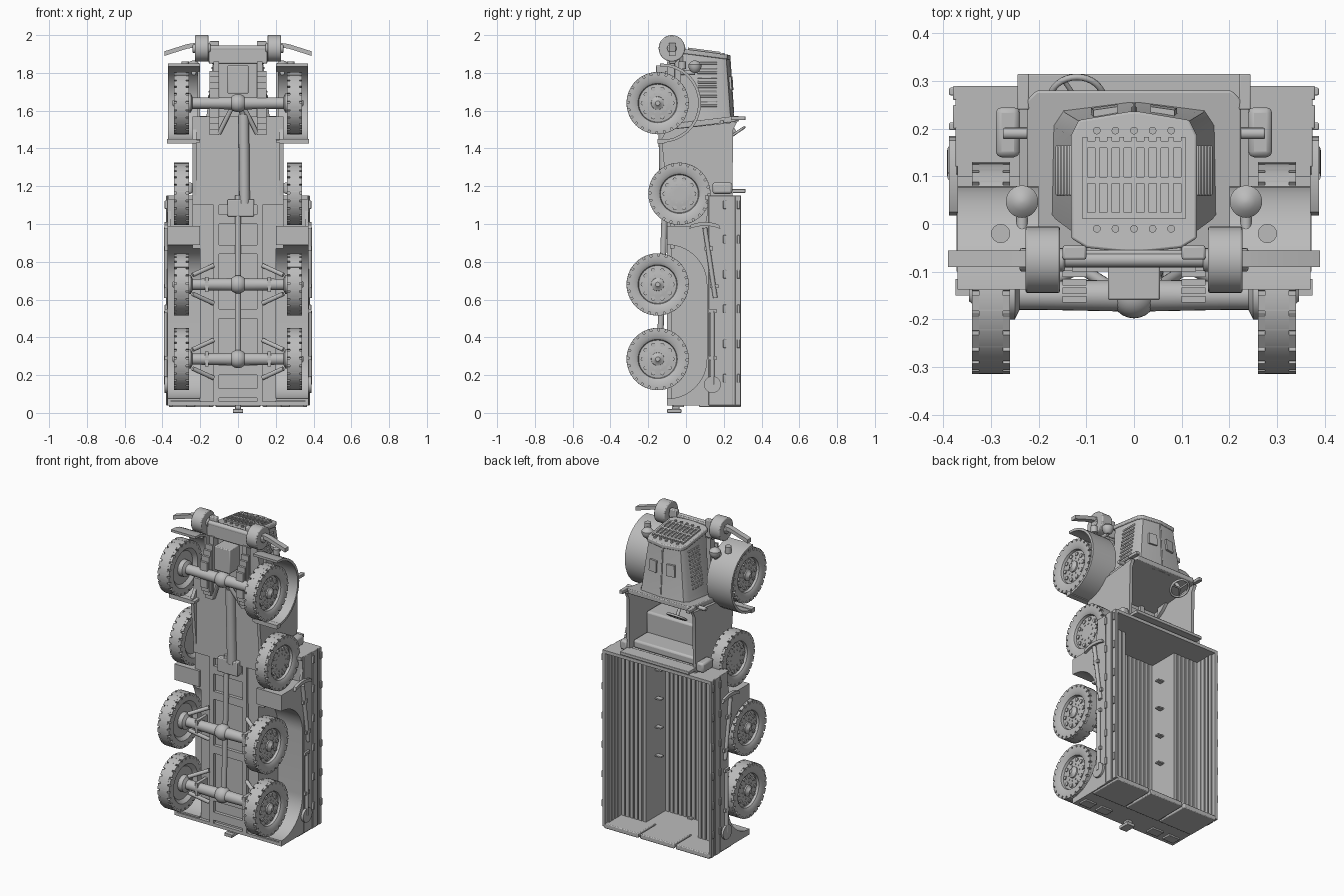
import bpy, bmesh
from math import sin, cos, tau, radians
from mathutils import Vector

default_cube = bpy.data.objects.get("Cube")
if default_cube:
    bpy.data.objects.remove(default_cube)

# Main measures: x across, y from belly to roof, z from tail to nose
TAIL, BED_FRONT, CAB_BACK, COWL, NOSE, BUMPER = .04, 1.15, 1.18, 1.54, 1.92, 1.93
FRONT_AXLE, SPARE_AXLE, MIDDLE_AXLE, REAR_AXLE = 1.64, 1.16, .68, .285
BELLY, FLOOR, BENCH, BOARD_TOP, LIP_TOP = -.1, -.06, .13, .29, .315
FRAME_SIDE, BENCH_SIDE, CAB_SIDE, BED_SIDE = .13, .18, .24, .38
AXLE_LEVEL, SPARE_LEVEL, ROLLER_LEVEL = -.15, -.035, -.075
WHEEL_INNER, WHEEL_OUTER, WHEEL_RADIUS = .26, .34, .165
THIN, SOFT, ROUND = .003, .005, .012
ACROSS, FORWARD = Vector((1, 0, 0)), Vector((0, 0, 1))

grey = bpy.data.materials.new("plain grey")
grey.use_nodes = True
grey.diffuse_color = (.5, .5, .5, 1)
grey.node_tree.nodes["Principled BSDF"].inputs["Base Color"].default_value = grey.diffuse_color


# Shapes are lists of matching rings of points
def block(x, y, z):
    (left, right), (low, high) = x, y
    return [[(left, low, h), (right, low, h), (right, high, h), (left, high, h)] for h in z]


def side_slab(outline, x):
    return [[(across, y, z) for y, z in outline] for across in x]


def front_slab(outline, z, lean=0):
    return [[(x, y, along - lean * y) for x, y in outline] for along in z]


def both_sides(half):
    return half + [(-x, y) for x, y in reversed(half)]


def row(first, step, count):
    return [first + step * i for i in range(count)]


def spokes(count):
    return row(0, tau / count, count)


def polar(center, radius, angle):
    return center[0] + radius * cos(angle), center[1] + radius * sin(angle)


def arc(center, radius, start, end, steps=16):
    return [polar(center, radius, radians(a)) for a in row(start, (end - start) / steps, steps + 1)]


def lathe(origin, direction, profile, sides=24):
    origin, direction = Vector(origin), Vector(direction).normalized()
    turn = direction.to_track_quat('Z', 'Y')
    return [[origin + direction * along + turn @ Vector((*polar((0, 0), radius, a), 0))
             for a in spokes(sides)] for along, radius in profile]


def rod(start, end, radius, sides=16):
    direction = Vector(end) - Vector(start)
    return lathe(start, direction, [(0, radius), (direction.length, radius)], sides)


def ball(center, radius):
    return lathe(center, FORWARD, arc((0, 0), radius, 175, 5))


def part(name, *shapes, mirror=False, bevel=0):
    bm = bmesh.new()
    for rings in shapes:
        loops = [[bm.verts.new(point) for point in ring] for ring in rings]
        for lower, upper in zip(loops, loops[1:]):
            for i in range(len(lower)):
                bm.faces.new((lower[i - 1], lower[i], upper[i], upper[i - 1]))
        bm.faces.new(loops[0][::-1])
        bm.faces.new(loops[-1])
    bmesh.ops.recalc_face_normals(bm, faces=bm.faces)
    mesh = bpy.data.meshes.new(name)
    bm.to_mesh(mesh)
    bm.free()
    mesh.materials.append(grey)
    obj = bpy.data.objects.new(name, mesh)
    bpy.context.collection.objects.link(obj)
    if bevel:
        modifier = obj.modifiers.new("soft edges", 'BEVEL')
        modifier.width, modifier.segments, modifier.limit_method = bevel, 2, 'ANGLE'
    if mirror:
        obj.modifiers.new("other side", 'MIRROR')
    bpy.ops.object.select_all(action='DESELECT')
    obj.select_set(True)
    bpy.context.view_layer.objects.active = obj
    bpy.ops.object.shade_smooth_by_angle(angle=radians(35))


# Wheels: tyre with notched shoulders, dished rim, bolts and hub cap
def wheel_pair(name, level, along, hub):
    center = (level, along)
    origin = (WHEEL_INNER, level, along)
    tyre = [(.02, .1), (0, .12), (0, .15), (.015, .15), (.015, WHEEL_RADIUS), (.065, WHEEL_RADIUS), (.065, .15),
            (.08, .15), (.08, .12), (.07, .104), (.055, .1), (.055, .09), (.062, .06), (.062, .03)]
    shapes = [lathe(origin, ACROSS, tyre, sides=48)]
    for angle in spokes(24):
        lug = [polar(center, radius, angle + turn) for radius, turn in
               ((.148, 0), (WHEEL_RADIUS, 0), (WHEEL_RADIUS, .2), (.148, .2))]
        shapes.append(side_slab(lug, x=(WHEEL_INNER, WHEEL_OUTER)))
    for angle in spokes(10):
        for radius, size in ((.078, ROUND), (.05, SOFT)):
            y, z = polar(center, radius, angle)
            shapes.append(rod((.3, y, z), (.325, y, z), size, sides=8))
    if hub:
        shapes.append(lathe(origin, ACROSS, [(.05, .036), (.07, .034), (.075, .022), (.086, ROUND)]))
    part(name, *shapes, mirror=True)


for label, along in (("front", FRONT_AXLE), ("middle", MIDDLE_AXLE), ("rear", REAR_AXLE)):
    wheel_pair(label + "_wheels", AXLE_LEVEL, along, hub=True)
    middle = (0, AXLE_LEVEL, along)
    tube = lathe(middle, ACROSS, [(0, .034), (.2, .03), (.24, .03), (.25, .05), (.28, .05)])
    part(label + "_axle", tube, mirror=True)
    part(label + "_differential", ball(middle, .048))
wheel_pair("spare_wheels", SPARE_LEVEL, SPARE_AXLE, hub=False)

# Chassis frame and drive line
part("frame_rails", block(x=(.1, FRAME_SIDE), y=(BELLY, FLOOR), z=(TAIL, NOSE - .06)),
     block(x=(FRAME_SIDE, CAB_SIDE), y=(-.085, FLOOR), z=(.87, BED_FRONT)), mirror=True)
part("cross_members", *[block(x=(-.11, .11), y=(BELLY, FLOOR), z=(along, along + .05))
                        for along in (.08, .2, .5, .84, 1)])
part("transfer_case", block(x=(-.055, .085), y=(-.13, FLOOR), z=(1.04, BED_FRONT - .02)), bevel=SOFT)
part("engine", block(x=(-.055, .055), y=(-.16, FLOOR), z=(1.69, 1.84)),
     block(x=(-.1, .1), y=(-.06, .1), z=(COWL, NOSE - .02)), bevel=SOFT)
part("drive_shafts", rod((0, -.14, REAR_AXLE), (0, -.11, BED_FRONT), .016),
     rod((.035, -.11, BED_FRONT - .04), (.03, -.12, 1.58), .028),
     rod((.03, -.12, 1.58), (0, AXLE_LEVEL, FRONT_AXLE), .018))
arms = [rod((CAB_SIDE, AXLE_LEVEL, axle + reach / 2), (FRAME_SIDE, BELLY, axle + reach), ROUND)
        for axle in (MIDDLE_AXLE, REAR_AXLE) for reach in (-.1, .1)]
arms.append(rod((.02, AXLE_LEVEL, FRONT_AXLE), (.1, BELLY, 1.48), ROUND))
part("suspension_arms", *arms, mirror=True)
leaves = [block(x=(.1, .15), y=(level, level + .014), z=(FRONT_AXLE - reach, FRONT_AXLE + reach))
          for level, reach in zip(row(-.165, .018, 4), row(.08, .03, 4))]
perches = [block(x=(.155, .175), y=(-.18, -.06), z=(axle - .04, axle + .04)) for axle in (MIDDLE_AXLE, REAR_AXLE)]
part("springs", *leaves, *perches, mirror=True)
part("tow_hook", block(x=(-.016, .016), y=(ROLLER_LEVEL, -.035), z=(.01, .07)),
     block(x=(-.027, .027), y=(BELLY, -.025), z=(0, .02)), bevel=THIN)

# Cargo bed: ribbed floor, benches, boards, end walls
bed_length = (TAIL, BED_FRONT)
part("bed_floor", block(x=(-.2, .2), y=(FLOOR - .02, FLOOR), z=bed_length))
part("benches", block(x=(BENCH_SIDE, .2), y=(-.08, BENCH), z=bed_length),
     block(x=(BENCH_SIDE, BED_SIDE - .01), y=(BENCH - .015, BENCH), z=bed_length),
     block(x=(.2, BED_SIDE - .015), y=(BELLY, BENCH), z=(.9, .99)),
     block(x=(.2, BED_SIDE - .01), y=(BELLY, BENCH), z=(TAIL, TAIL + .02)), mirror=True)
slats = [block(x=(x, x + .022), y=(level, level + .01), z=bed_length)
         for first, level in ((.005, FLOOR), (BENCH_SIDE, BENCH)) for x in row(first, .03, 6)]
slats += [block(x=(.352, .365), y=(y, y + .022), z=bed_length) for y in row(.15, .03, 4)]
part("bed_slats", *slats, mirror=True)
part("bench_brackets", *[block(x=(.14, BENCH_SIDE), y=(.02, .05), z=(along, along + .008))
                         for along in row(.44, .18, 4)], mirror=True)
part("side_boards", block(x=(.36, BED_SIDE - SOFT), y=(BENCH - .01, BOARD_TOP), z=bed_length),
     *[block(x=(.36, BED_SIDE), y=(y, top), z=bed_length) for y, top in ((.2, .25), (.26, BOARD_TOP))],
     mirror=True, bevel=THIN)
bed_width, body_width = (-.37, .37), (-CAB_SIDE, CAB_SIDE)
part("end_walls", block(x=bed_width, y=(.1, BOARD_TOP), z=(BED_FRONT - .02, BED_FRONT)),
     block(x=(-.2, .2), y=(BELLY, BENCH), z=(BED_FRONT - .02, BED_FRONT)),
     block(x=body_width, y=(BELLY, BENCH), z=(TAIL, TAIL + .02)))
part("tailgate", *[block(x=(x - .118, x + .118), y=(.07, BOARD_TOP), z=(TAIL - .01, TAIL + .02))
                   for x in row(-.248, .248, 3)], bevel=SOFT)
part("rear_lamps", *[block(x=(x, x + .08), y=(-.07, -.01), z=(TAIL - .01, TAIL + .02)) for x in (.15, .27)],
     mirror=True, bevel=THIN)
part("board_clips", *[block(x=(.37, BED_SIDE + .008), y=(y, y + .016), z=(along, along + .045))
                      for y in (.197, .27) for along in row(.16, .184, 6)], mirror=True, bevel=THIN)


# Skirt and lining with a long arch over the rear wheels
def wheel_arch(radius):
    return arc((BELLY, MIDDLE_AXLE), radius, 90, 0) + arc((BELLY, REAR_AXLE), radius, 0, -90)


skirt = [(BELLY, .99), *wheel_arch(.21), (BELLY, TAIL), (.2, TAIL), (.2, BED_FRONT), (.13, BED_FRONT), (.1, .99)]
part("bed_skirts", side_slab(skirt, x=(.355, .372)), mirror=True)
part("arch_linings", side_slab(wheel_arch(.21) + wheel_arch(.22)[::-1], x=(.2, .36)), mirror=True)

# Shovel and pick strapped to the bed sides
tool_depth = (.37, BED_SIDE + .008)
pick = arc((.1, .81), .2, 68, 112) + arc((.1, .77), .22, 112, 68)
part("side_tools", rod((BED_SIDE, .14, .15), (BED_SIDE, .14, .54), ROUND),
     rod((BED_SIDE, .155, .61), (BED_SIDE, .1, .98), ROUND),
     side_slab(arc((.14, .15), .045, 0, 345), tool_depth),
     side_slab(pick, tool_depth),
     *[block(x=tool_depth, y=(y - .022, y + .022), z=(along, along + .02))
       for y, along in ((.14, .28), (.14, .53), (.15, .66), (.12, .86))], mirror=True)

# Open cab with seat, cans and steering wheel
door = [(BELLY, BED_FRONT), (-.13, 1.45), (BELLY, 1.5), (.27, COWL), (.25, 1.5), (.245, BED_FRONT)]
part("cab_sides", side_slab(door, x=(CAB_SIDE - .02, CAB_SIDE)), mirror=True)
part("cab_floor", block(x=body_width, y=(BELLY, -.08), z=(BED_FRONT - .05, COWL + .03)))
part("cab_back", block(x=body_width, y=(BELLY, .25), z=(CAB_BACK - .02, CAB_BACK)),
     block(x=body_width, y=(.23, LIP_TOP), z=(CAB_BACK - .015, CAB_BACK + SOFT)), bevel=THIN)
seat_width = (-.215, .215)
part("seat", block(x=seat_width, y=(-.08, .09), z=(CAB_BACK, 1.36)),
     block(x=seat_width, y=(0, .22), z=(CAB_BACK, CAB_BACK + .05)), bevel=ROUND)
part("side_cans", block(x=(CAB_SIDE, .29), y=(.14, .245), z=(CAB_BACK - .02, CAB_BACK + .04)), mirror=True, bevel=ROUND)
steering_center = Vector((-.12, .262, 1.48))
column = Vector((0, -.56, .83))
tilt = column.to_track_quat('Z', 'Y')
bpy.ops.mesh.primitive_torus_add(major_radius=.056, minor_radius=.007, major_segments=32, minor_segments=8,
                                 location=steering_center, rotation=tilt.to_euler())
bpy.context.object.name = "steering_wheel"
bpy.context.object.data.materials.append(grey)
bpy.ops.object.shade_smooth()
part("steering_column", rod(steering_center, steering_center + column * .08, .01),
     *[rod(steering_center, steering_center + tilt @ Vector((*polar((0, 0), .055, a), 0)), SOFT) for a in spokes(3)])


# Cowl, hood with louvres, and radiator
def hood_outline(width, top, bottom):
    return both_sides([(.01, bottom - .01), (width * .75, bottom), (width, bottom + .02), (width, top - .05),
                       (width * .88, top - .018), (.01, top)])


cowl = both_sides([(.225, BELLY), (.225, .26), (.205, .28)])
part("cowl", front_slab(cowl, z=(COWL - .03, COWL), lean=-.12), bevel=SOFT)
part("cowl_hinges", block(x=(.22, CAB_SIDE + SOFT), y=(CAB_SIDE, LIP_TOP), z=(COWL + .01, COWL + .03)),
     rod((CAB_SIDE - .02, .19, COWL), (.275, .19, COWL), ROUND), mirror=True, bevel=THIN)
HOOD_BACK, LEAN = COWL + .045, .13
hood_rings = [front_slab(hood_outline(.172, .262, 0), [COWL]),
              front_slab(hood_outline(.165, .252, -.01), [HOOD_BACK]),
              front_slab(hood_outline(.124, .23, -.04), [NOSE], LEAN)]
part("hood", sum(hood_rings, []))
louvres = []
for along in row(1.62, .025, 10):
    x = .161 - (along - HOOD_BACK) / 8
    louvres.append(block(x=(x - SOFT, x + .008), y=(.06, .165), z=(along, along + ROUND)))
part("hood_louvres", *louvres, mirror=True, bevel=THIN)
hatch = [[(x, .37 - z / 15 - x / 7 + lift, z) for x, z in ((.035, 1.71), (.09, 1.71), (.085, 1.78), (.035, 1.78))]
         for lift in (-.02, 0)]
part("hood_hatches", hatch, mirror=True)
part("hood_hinge", rod((0, .25, HOOD_BACK), (0, .23, NOSE - .03), SOFT))
part("radiator_shell", front_slab(hood_outline(.132, .236, -.05), z=(NOSE - .02, NOSE + SOFT), lean=LEAN), bevel=SOFT)
bars = [((x, x + .01), (.01, .183)) for x in row(-.108, .0258, 9)]
bars += [((-.108, .108), (y, y + .014)) for y in (.01, .085, .16)]
rivets = [rod((x, y, NOSE - LEAN * y), (x, y, NOSE + ROUND - LEAN * y), .008)
          for x in row(-.078, .039, 5) for y in (-.01, .196)]
grille = [front_slab([(x, y) for x, y in zip((*across, *across[::-1]), (low, low, high, high))],
                     z=(NOSE, NOSE + .015), lean=LEAN) for across, (low, high) in bars]
part("radiator_grille", *grille, *rivets)
part("radiator_base", block(x=(-.155, .155), y=(-.09, -.055), z=(NOSE - .07, NOSE + .02)), bevel=SOFT)

# Front fenders and headlamps
fender_center = (-.13, FRONT_AXLE)
fender = arc(fender_center, .21, -95, 92) + arc(fender_center, .195, 92, -95)
part("front_fenders", side_slab(fender, x=(.2, .37)),
     side_slab(arc(fender_center, .2, -60, 60), x=(.2, .215)),
     block(x=(.22, .375), y=(AXLE_LEVEL, -.115), z=(1.425, 1.45)), mirror=True)
lamp = Vector((.235, .047, 1.8))
part("headlamps", lathe(lamp, FORWARD, [(0, ROUND), (.01, .025), (.03, .034), (.045, .034), (.06, .02), (.066, SOFT)]),
     rod(lamp, (.235, -.03, 1.8), ROUND), rod((.28, -.02, 1.82), (.28, -.02, 1.86), .02), mirror=True)

# Front bumper with ditch rollers
def on_roller_axis(x):
    return x, ROLLER_LEVEL, BUMPER


part("bumper_rollers", rod(on_roller_axis(.155), on_roller_axis(.228), .07, sides=32),
     rod(on_roller_axis(.145), on_roller_axis(CAB_SIDE), .025), mirror=True, bevel=SOFT)
part("roller_shaft", rod(on_roller_axis(-.155), on_roller_axis(.155), .016))
sweep = [(along, x) for along, x in ((1.947, .225), (1.94, .27), (1.902, .39))]
part("bumper_arms", [[(x, y, along + shift) for y, shift in
                      ((-.09, -ROUND), (-.056, -ROUND), (-.056, ROUND), (-.09, ROUND))] for along, x in sweep], mirror=True)
part("bumper_hooks", block(x=(.1, .15), y=(ROLLER_LEVEL, -.045), z=(NOSE - .06, NOSE + .05)), mirror=True, bevel=SOFT)
